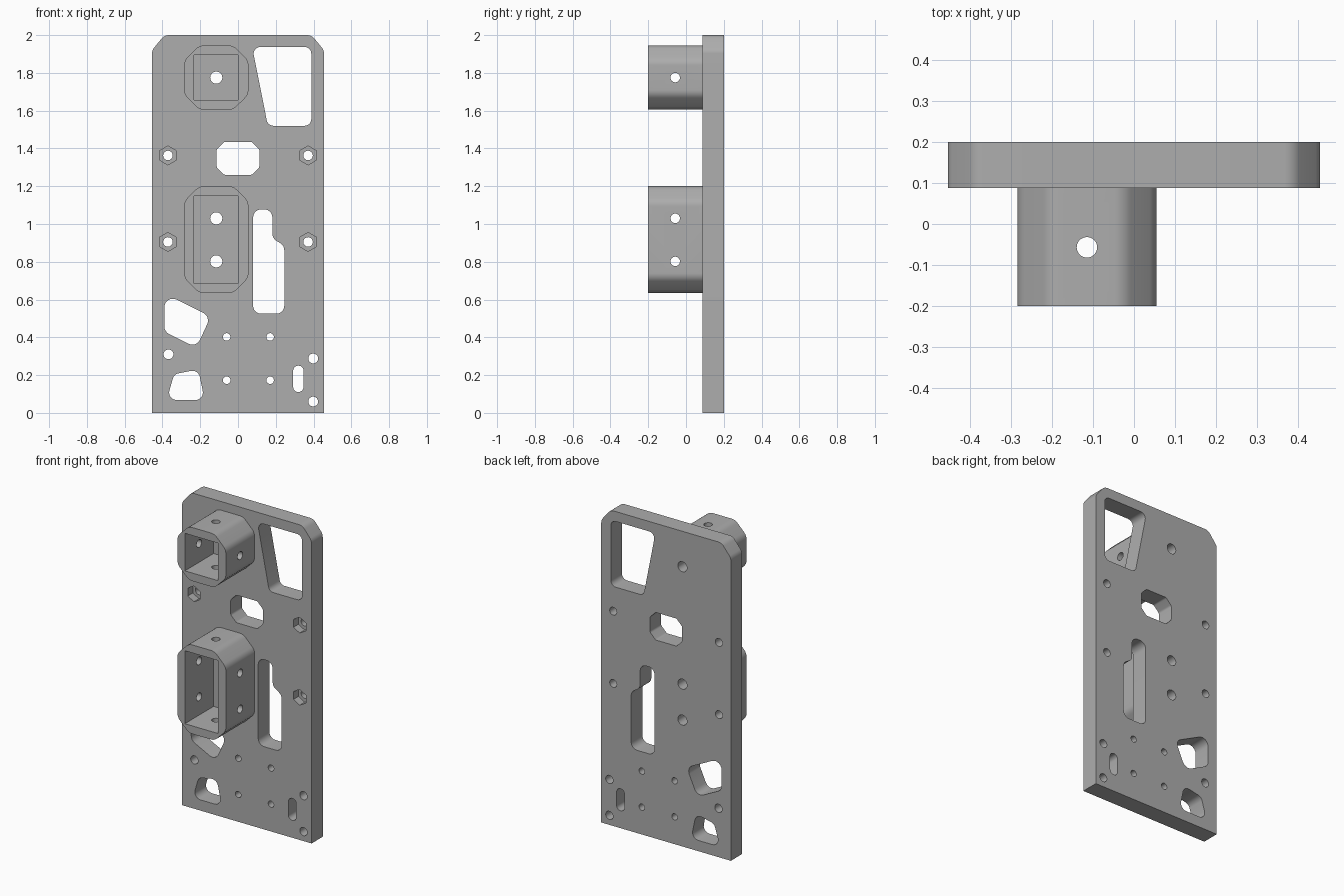
import bpy, bmesh, math
from mathutils import Vector

if "Cube" in bpy.data.objects:
    bpy.data.objects.remove(bpy.data.objects["Cube"])

grey = bpy.data.materials.new("matte grey")
grey.diffuse_color = (0.42, 0.42, 0.42, 1)
grey.use_nodes = True
grey.node_tree.nodes["Principled BSDF"].inputs["Base Color"].default_value = grey.diffuse_color


def rounded(points, radius, steps=6):
    """Fillet every corner of a polygon."""
    out, n = [], len(points)
    for i in range(n):
        p = Vector(points[i])
        u = (Vector(points[i - 1]) - p).normalized()
        v = (Vector(points[(i + 1) % n]) - p).normalized()
        a = math.acos(max(-1, min(1, u.dot(v))))
        t = radius / math.tan(a / 2)
        c = p + (u + v).normalized() * radius / math.sin(a / 2)
        s, e = p + u * t - c, p + v * t - c
        a0 = math.atan2(s.y, s.x)
        d = (math.atan2(e.y, e.x) - a0 + math.pi) % (2 * math.pi) - math.pi
        for k in range(steps + 1):
            w = a0 + d * k / steps
            out.append((c.x + radius * math.cos(w), c.y + radius * math.sin(w)))
    return out


def circle(x, z, r, n=32, turn=0.0):
    return [(x + r * math.cos(turn + 2 * math.pi * i / n),
             z + r * math.sin(turn + 2 * math.pi * i / n)) for i in range(n)]


def rect(x0, x1, z0, z1):
    return [(x0, z0), (x1, z0), (x1, z1), (x0, z1)]


def chamfered(x0, x1, z0, z1, c):
    return [(x0 + c, z0), (x1 - c, z0), (x1, z0 + c), (x1, z1 - c),
            (x1 - c, z1), (x0 + c, z1), (x0, z1 - c), (x0, z0 + c)]


AXES = {"x": lambda a, b, d: (d, a, b),   # profile given in y, z
        "y": lambda a, b, d: (a, d, b),   # profile given in x, z
        "z": lambda a, b, d: (a, b, d)}   # profile given in x, y


def prism(name, profile, d0, d1, axis="y"):
    bm = bmesh.new()
    f = AXES[axis]
    lo = [bm.verts.new(f(a, b, d0)) for a, b in profile]
    hi = [bm.verts.new(f(a, b, d1)) for a, b in profile]
    n = len(profile)
    bm.faces.new(lo)
    bm.faces.new(hi)
    for i in range(n):
        j = (i + 1) % n
        bm.faces.new((lo[i], lo[j], hi[j], hi[i]))
    bmesh.ops.remove_doubles(bm, verts=bm.verts, dist=1e-5)
    bmesh.ops.recalc_face_normals(bm, faces=bm.faces)
    me = bpy.data.meshes.new(name)
    bm.to_mesh(me)
    bm.free()
    me.materials.append(grey)
    ob = bpy.data.objects.new(name, me)
    bpy.context.collection.objects.link(ob)
    return ob


def select(ob):
    bpy.ops.object.select_all(action='DESELECT')
    ob.select_set(True)
    bpy.context.view_layer.objects.active = ob


def cut(ob, profile, d0, d1, axis="y"):
    cutter = prism("cutter", profile, d0, d1, axis)
    cutter.hide_render = True
    select(ob)
    m = ob.modifiers.new("cut", 'BOOLEAN')
    m.operation, m.solver, m.object = 'DIFFERENCE', 'EXACT', cutter
    bpy.ops.object.modifier_apply(modifier=m.name)
    bpy.data.objects.remove(cutter)


def finish(ob):
    select(ob)
    bpy.ops.object.shade_smooth_by_angle(angle=math.radians(30))


FRONT, BACK = 0.088, 0.2      # plate faces
SX = -0.115                   # socket centre line

# Plate with clipped, softened top corners
top = rounded([(0.455, 1.915), (0.393, 2.0), (-0.393, 2.0), (-0.455, 1.915)], 0.04)
outline = [(-0.455, 0), (0.455, 0)] + rounded(
    [(0.455, 0), (0.455, 1.92), (0.39, 2.0), (-0.39, 2.0), (-0.455, 1.92), (-0.455, 0)],
    0.05)[7:-7]
plate = prism("mounting_plate", outline, FRONT, BACK)

# Windows and slots
windows = [
    ([(0.158, 1.52), (0.388, 1.52), (0.388, 1.937), (0.075, 1.937)], 0.035),
    (chamfered(-0.113, 0.113, 1.26, 1.435, 0.04), 0.02),
    ([(0.08, 0.525), (0.245, 0.525), (0.245, 0.885), (0.182, 0.925),
      (0.182, 1.077), (0.08, 1.077)], 0.042),
    ([(-0.39, 0.43), (-0.22, 0.345), (-0.145, 0.51), (-0.39, 0.632)], 0.045),
    ([(-0.378, 0.068), (-0.177, 0.068), (-0.21, 0.23), (-0.338, 0.205)], 0.04),
    (rect(0.292, 0.347, 0.11, 0.25), 0.027),
]
for pts, r in windows:
    cut(plate, rounded(pts, r), 0, 0.3)

# Round through holes: small grid, edge holes, holes behind the sockets
holes = [(x, z, 0.02) for x in (-0.06, 0.17) for z in (0.173, 0.402)]
holes += [(-0.368, 0.31, 0.026), (0.398, 0.288, 0.026), (0.398, 0.06, 0.026)]
holes += [(SX, z, 0.032) for z in (1.775, 1.03, 0.802)]
for x, z, r in holes:
    cut(plate, circle(x, z, r), 0, 0.3)

# Bolt holes with hexagonal nut pockets on the front
for x in (-0.371, 0.371):
    for z in (1.363, 0.905):
        cut(plate, circle(x, z, 0.05, 6, math.pi / 2), 0, FRONT + 0.05)
        cut(plate, circle(x, z, 0.025), 0, 0.3)
finish(plate)

# Tube sockets on the front, drilled sideways and vertically
for name, z0, z1, drills in (("upper_socket", 1.605, 1.945, (1.775,)),
                             ("lower_socket", 0.635, 1.2, (1.03, 0.802))):
    shell = rounded(chamfered(-0.285, 0.055, z0, z1, 0.08), 0.06)
    socket = prism(name, shell, -0.2, FRONT)
    cut(socket, rect(-0.233, 0.001, z0 + 0.051, z1 - 0.051), -0.3, 0.3)
    cut(socket, circle(SX, -0.057, 0.025), z0 - 0.1, z1 + 0.1, "z")
    for z in drills:
        cut(socket, circle(-0.057, z, 0.025), -0.4, 0.2, "x")
    finish(socket)
